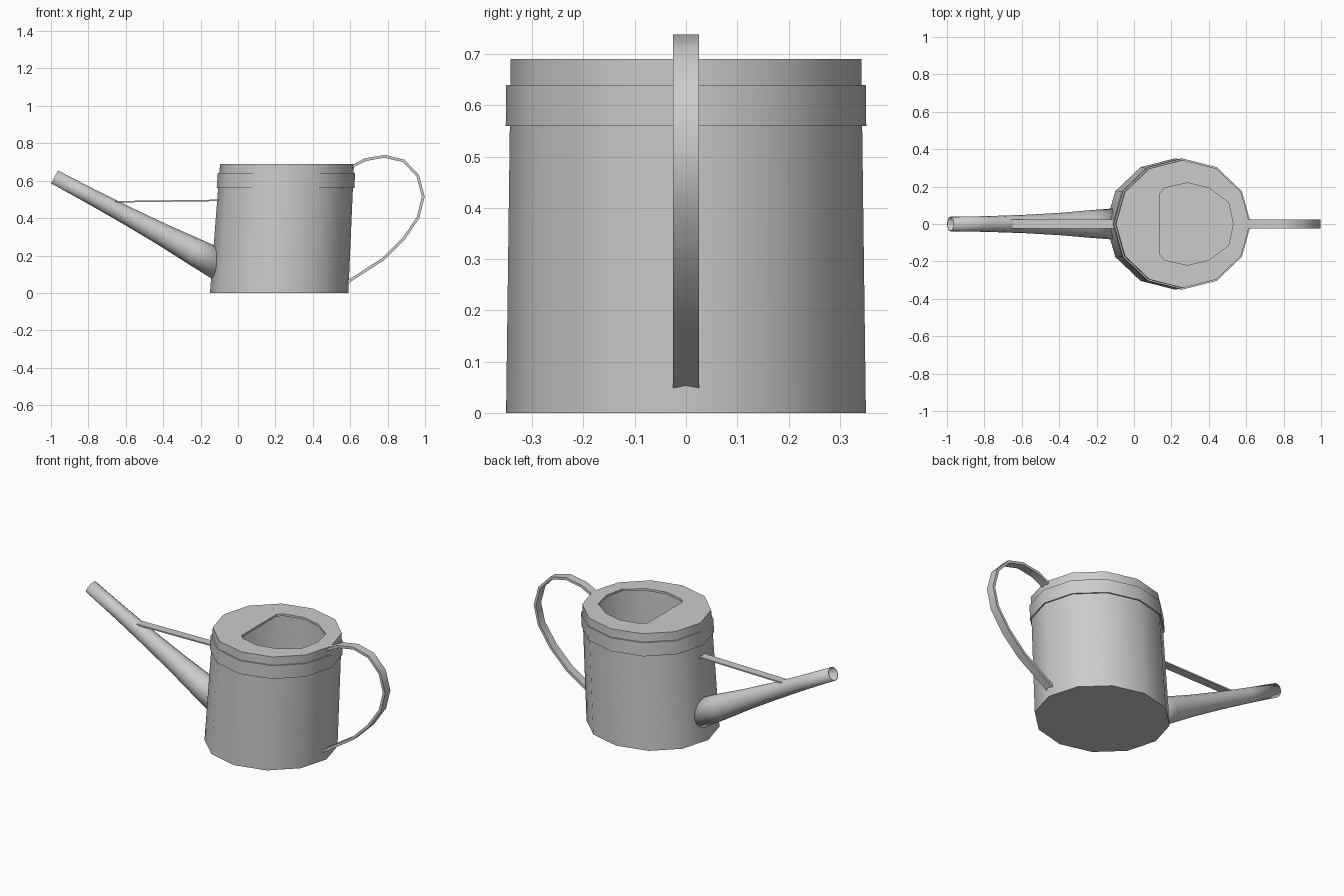
import bpy, bmesh, math
from mathutils import Vector

if "Cube" in bpy.data.objects:
    bpy.data.objects.remove(bpy.data.objects["Cube"])

SIDES = 12


def make(name, bm, angle=40):
    bmesh.ops.recalc_face_normals(bm, faces=bm.faces)
    me = bpy.data.meshes.new(name)
    bm.to_mesh(me)
    bm.free()
    ob = bpy.data.objects.new(name, me)
    bpy.context.collection.objects.link(ob)
    bpy.ops.object.select_all(action='DESELECT')
    ob.select_set(True)
    bpy.context.view_layer.objects.active = ob
    bpy.ops.object.shade_smooth_by_angle(angle=math.radians(angle))
    return ob


def loft(bm, rings, loop=False):
    """Skin a list of equal-length closed rings of points."""
    vr = [[bm.verts.new(p) for p in r] for r in rings]
    pairs = list(zip(vr, vr[1:]))
    if loop:
        pairs.append((vr[-1], vr[0]))
    n = len(vr[0])
    for a, b in pairs:
        for i in range(n):
            j = (i + 1) % n
            bm.faces.new((a[i], a[j], b[j], b[i]))
    return vr


def body_ring(z, grow=0.0):
    """Outline of the leaning, tapering can at height z."""
    t = z / 0.69
    cx, rx, ry = 0.22 + 0.042 * t, 0.37 - 0.012 * t, 0.351 - 0.009 * t
    return [(cx + (rx + grow) * math.cos(a), (ry + grow) * math.sin(a), z)
            for a in (2 * math.pi * i / SIDES for i in range(SIDES))]


# Can body: wall, bottom, top plate with D-shaped filling hole and a short lip
half = [(0.53, 0), (0.505, 0.115), (0.40, 0.193), (0.285, 0.22),
        (0.165, 0.193), (0.14, 0.165), (0.14, 0)]
hole = half + [(x, -y) for x, y in half[-2:0:-1]]
bm = bmesh.new()
rings = loft(bm, [body_ring(0), body_ring(0.69),
                  [(x, y, 0.69) for x, y in hole],
                  [(x, y, 0.677) for x, y in hole]])
bm.faces.new(rings[0])
make("can_body", bm)

# Raised band below the rim
bm = bmesh.new()
loft(bm, [body_ring(0.56), body_ring(0.56, 0.008),
          body_ring(0.64, 0.008), body_ring(0.64)], loop=True)
make("rim_band", bm)

# Tapered, flaring spout with an open end
start, tip = Vector((-0.10, 0, 0.15)), Vector((-0.981, 0, 0.62))
axis = (tip - start).normalized()
side = Vector((0, 1, 0))
up = side.cross(axis)
rings = []
for t, r in ((0, 0.084), (0.15, 0.074), (0.33, 0.060), (0.55, 0.049), (0.78, 0.042), (1, 0.039)):
    c = start.lerp(tip, t)
    rings.append([c + side * r * math.cos(a) + up * r * math.sin(a)
                  for a in (2 * math.pi * i / 16 for i in range(16))])
bm = bmesh.new()
loft(bm, rings)
spout = make("spout", bm)
mod = spout.modifiers.new("wall", 'SOLIDIFY')
mod.thickness = 0.004
mod.offset = -1


def strip(name, path, width, thick):
    """Flat bar following an outer path in the XZ plane."""
    pts = [Vector((x, 0, z)) for x, z in path]
    rings = []
    for i, p in enumerate(pts):
        d = (pts[min(i + 1, len(pts) - 1)] - pts[max(i - 1, 0)]).normalized()
        inward = Vector((d.z, 0, -d.x)) * thick
        w = Vector((0, width / 2, 0))
        rings.append([p - w, p + w, p + w + inward, p - w + inward])
    bm = bmesh.new()
    vr = loft(bm, rings)
    bm.faces.new(vr[0])
    bm.faces.new(vr[-1])
    return make(name, bm)


# Brace between can and spout, and the looped carrying handle
strip("spout_brace", [(-0.69, 0.491), (-0.09, 0.499)], 0.05, 0.008)
strip("handle", [(0.605, 0.682), (0.68, 0.72), (0.785, 0.738), (0.89, 0.712),
                 (0.968, 0.63), (0.998, 0.515), (0.97, 0.40), (0.89, 0.283),
                 (0.78, 0.175), (0.575, 0.042)], 0.05, 0.015)
